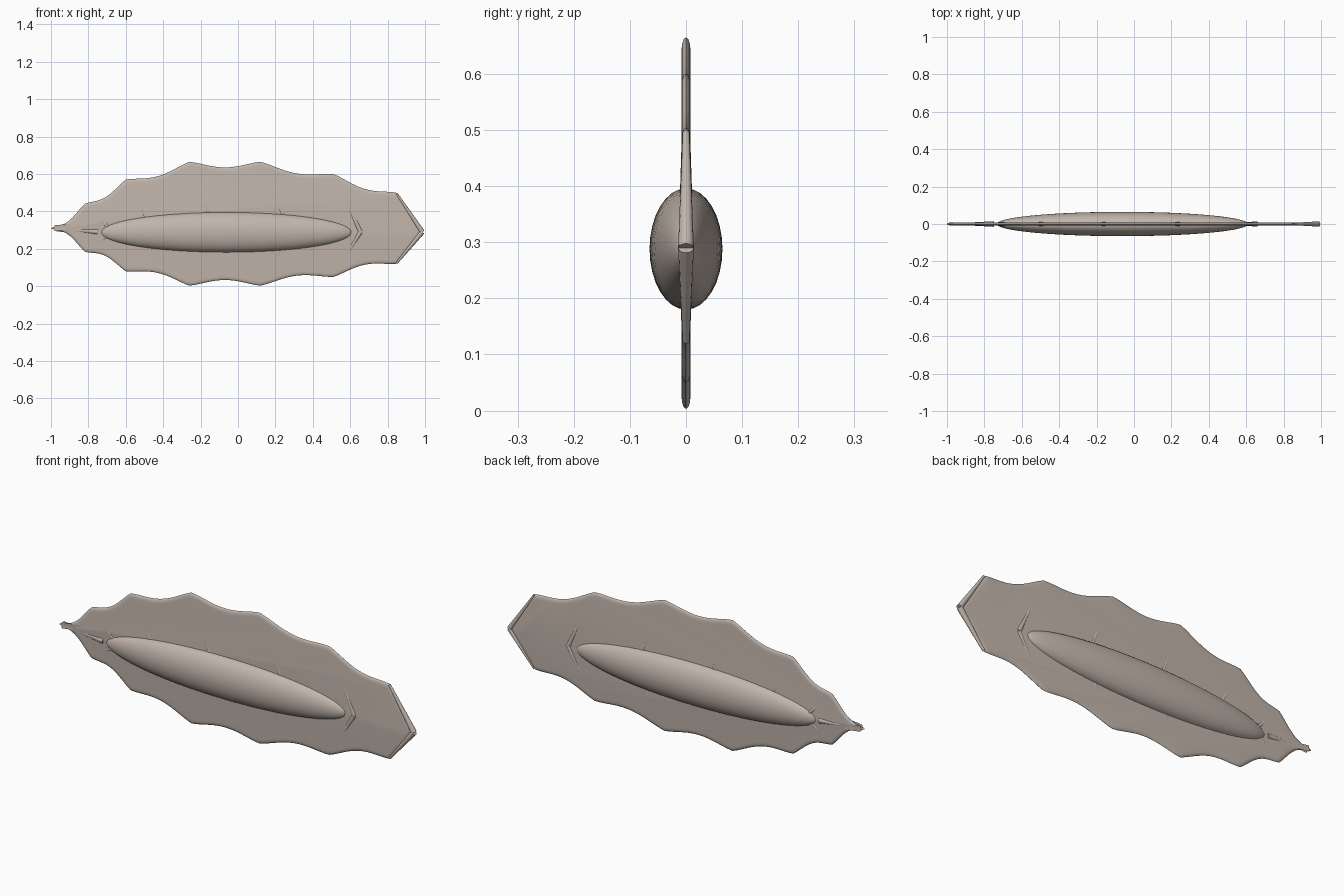
import bpy, bmesh, math
from mathutils import Vector

cube = bpy.data.objects.get("Cube")
if cube:
    bpy.data.objects.remove(cube)

skin = bpy.data.materials.new("pale taupe skin")
skin.use_nodes = True
TAUPE = (0.54, 0.465, 0.41, 1)
skin.diffuse_color = TAUPE
skin.node_tree.nodes["Principled BSDF"].inputs["Base Color"].default_value = TAUPE

AXIS = 0.29


def finish(name, bm, angle=40):
    bmesh.ops.recalc_face_normals(bm, faces=bm.faces)
    mesh = bpy.data.meshes.new(name)
    bm.to_mesh(mesh)
    bm.free()
    ob = bpy.data.objects.new(name, mesh)
    bpy.context.collection.objects.link(ob)
    mesh.materials.append(skin)
    bpy.ops.object.select_all(action='DESELECT')
    ob.select_set(True)
    bpy.context.view_layer.objects.active = ob
    bpy.ops.object.shade_smooth_by_angle(angle=math.radians(angle))
    return ob


# Rib tips along the upper and lower rim, tail to nose
tail, nose = Vector((-1, 0.31)), Vector((0.985, AXIS))
upper = [Vector(p) for p in ((-0.82, 0.44), (-0.6, 0.57), (-0.26, 0.665),
                             (0.12, 0.665), (0.51, 0.6), (0.845, 0.5))]
lower = [Vector(p) for p in ((-0.82, 0.185), (-0.6, 0.08), (-0.26, 0.003),
                             (0.12, 0.003), (0.51, 0.05), (0.845, 0.12))]


def scallop(a, b, sag, steps=14):
    """Rim between two tips, pulled in toward the axis."""
    side = 1 if (a.y + b.y) / 2 > AXIS else -1
    pts = []
    for i in range(steps):
        t = i / steps
        p = a.lerp(b, t)
        p.y -= side * sag * math.sin(math.pi * t) ** 1.4
        pts.append(p)
    return pts


# Membrane: scalloped sheet with a softly rounded rim
tips = [tail] + upper + [nose] + lower[::-1]
rim = []
for i, a in enumerate(tips):
    b = tips[(i + 1) % len(tips)]
    rim += scallop(a, b, 0 if nose in (a, b) else 0.03)

n = len(rim)
inward = []
for i in range(n):
    d1 = (rim[i] - rim[i - 1]).normalized()
    d2 = (rim[(i + 1) % n] - rim[i]).normalized()
    d = (d1 + d2).normalized()
    inward.append(Vector((d.y, -d.x)))

bm = bmesh.new()
section = [(0.022, -0.008), (0.011, -0.0068), (0.003, -0.004), (0, 0),
           (0.003, 0.004), (0.011, 0.0068), (0.022, 0.008)]
rings = []
for inset, y in section:
    ring = []
    for p, d in zip(rim, inward):
        q = p + d * inset
        ring.append(bm.verts.new((q.x, y, q.y)))
    rings.append(ring)
for r, s in zip(rings, rings[1:]):
    for i in range(n):
        j = (i + 1) % n
        bm.faces.new((r[i], r[j], s[j], s[i]))
bm.faces.new(rings[0])
bm.faces.new(rings[-1][::-1])
finish("fin_membrane", bm)

# Body: long flattened ellipsoid
bm = bmesh.new()
bmesh.ops.create_uvsphere(bm, u_segments=32, v_segments=32, radius=1)
for v in bm.verts:
    x, y, z = v.co
    v.co = (-0.062 + 0.673 * z, 0.065 * y, 0.288 + 0.108 * x)
finish("body", bm, 60)


# Ribs: tapered spines that sink into the membrane toward their tips
def spine(name, a, b, r1=0.015, r2=0.002):
    start, end = Vector((a[0], 0, a[1])), Vector((b[0], 0, b[1]))
    axis = end - start
    bm = bmesh.new()
    bmesh.ops.create_cone(bm, cap_ends=True, segments=12, radius1=r1,
                          radius2=r2, depth=axis.length)
    rot = axis.to_track_quat('Z', 'Y').to_matrix()
    bmesh.ops.rotate(bm, verts=bm.verts, matrix=rot)
    bmesh.ops.translate(bm, verts=bm.verts, vec=(start + end) / 2)
    finish(name, bm)


roots = (-0.67, -0.45, -0.12, 0.28, 0.655, 0.985)
for i, x in enumerate(roots):
    for label, row in (("upper", upper), ("lower", lower)):
        rear = 0.006 if i == len(roots) - 1 else 0.002
        spine(f"{label}_rib_{i + 1}", (x, AXIS), row[i] * 0.98 + Vector((x, AXIS)) * 0.02,
              0.014, rear)
spine("tail_spine", (-0.75, AXIS), (-0.98, 0.307))
